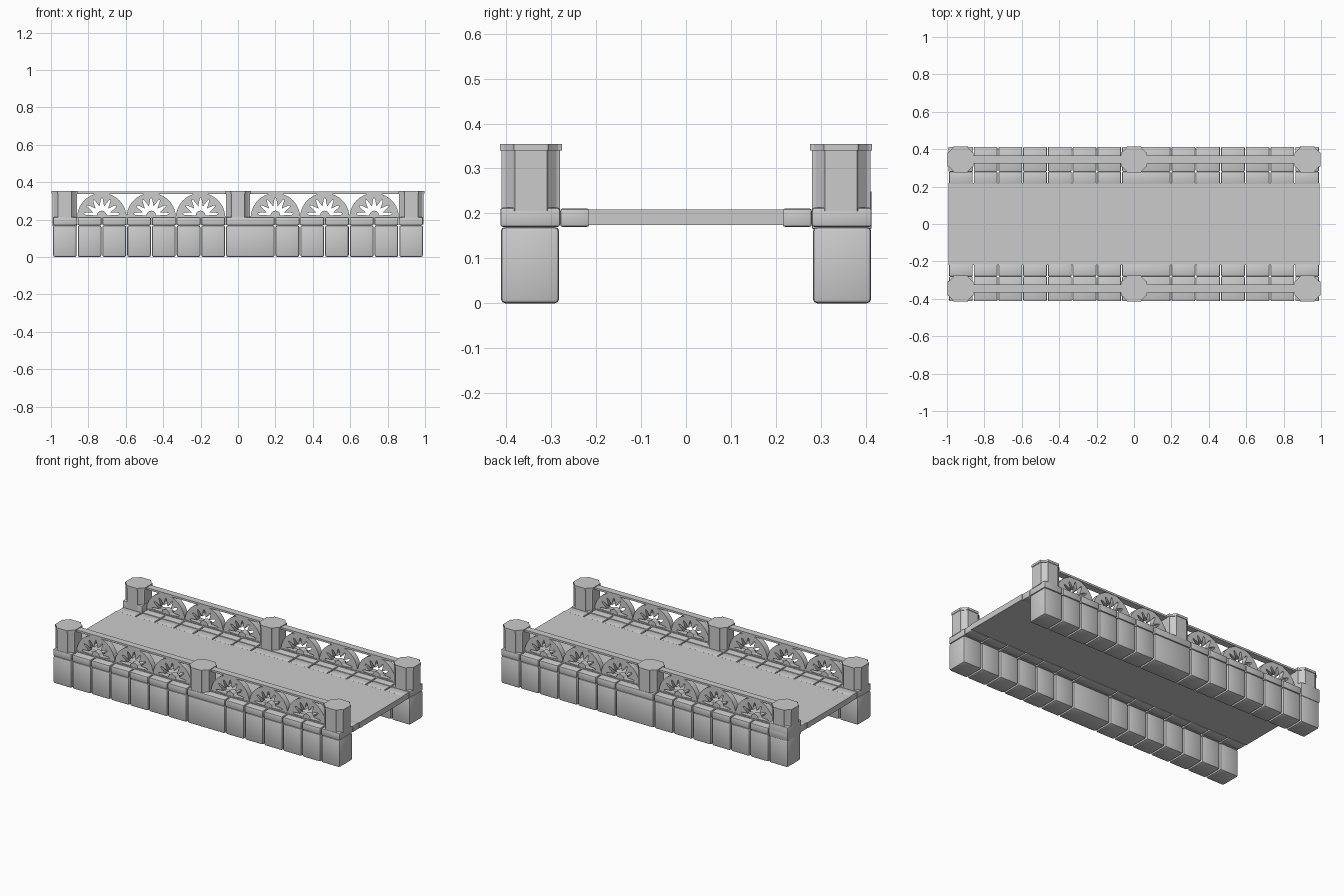
import bpy
import bmesh
from math import sin, cos, pi, radians

cube = bpy.data.objects.get("Cube")
if cube:
    bpy.data.objects.remove(cube, do_unlink=True)

stone = bpy.data.materials.new("grey_stone")
stone.use_nodes = True
GREY = (0.6, 0.6, 0.6, 1)
stone.diffuse_color = GREY
stone.node_tree.nodes["Principled BSDF"].inputs["Base Color"].default_value = GREY

END = 0.992            # half length of the bridge
STEP = 2 * END / 15    # block pitch
GAP = 0.006            # joint between blocks
WALL = 0.345           # distance of the parapet from the middle


def add_mesh(name, bm):
    bmesh.ops.recalc_face_normals(bm, faces=bm.faces)
    mesh = bpy.data.meshes.new(name)
    bm.to_mesh(mesh)
    bm.free()
    mesh.materials.append(stone)
    obj = bpy.data.objects.new(name, mesh)
    bpy.context.collection.objects.link(obj)
    return obj


def box(name, x, y, z, bevel=0.0):
    """Box from (min, max) pairs, with optionally softened edges."""
    bm = bmesh.new()
    bmesh.ops.create_cube(bm, size=1)
    for v in bm.verts:
        for i, (a, b) in enumerate((x, y, z)):
            v.co[i] = (a + b) / 2 + v.co[i] * (b - a)
    if bevel:
        bmesh.ops.bevel(bm, geom=bm.edges[:], offset=bevel, segments=2,
                        profile=0.5, affect='EDGES')
    return add_mesh(name, bm)


def prism(name, outline, x, y, z0, z1):
    bm = bmesh.new()
    face = bm.faces.new([bm.verts.new((x + px, y + py, z0)) for px, py in outline])
    top = bmesh.ops.extrude_face_region(bm, geom=[face])["geom"]
    for v in top:
        if isinstance(v, bmesh.types.BMVert):
            v.co.z = z1
    return add_mesh(name, bm)


def post_outline(r):
    """Four flat faces joined by recessed diagonal corners."""
    quarter = [(r, -0.55 * r), (r, 0.55 * r), (0.88 * r, 0.6 * r), (0.6 * r, 0.88 * r)]
    pts = []
    for k in range(4):
        c, s = round(cos(k * pi / 2)), round(sin(k * pi / 2))
        pts += [(c * px - s * py, s * px + c * py) for px, py in quarter[0:]]
    return pts


def fan_arch(name, x, y):
    """Half disc pierced by a fan of slots."""
    outer = [(0.132 * cos(pi * i / 20), 0.132 * sin(pi * i / 20)) for i in range(21)]
    hole = []
    for k in range(7):
        a = radians(6 + 28 * k)
        for da, r in ((-0.06, 0.088), (0, 0.097), (0.06, 0.088)):
            hole.append((r * cos(a + da), 0.012 + r * sin(a + da)))
        if k < 6:
            a += radians(14)
            hole.append((0.05 * cos(a), 0.012 + 0.05 * sin(a)))
    # small solid hub at the foot
    hole += [(0.026 * cos(pi * i / 6), 0.012 + 0.026 * sin(pi * i / 6))
             for i in range(6, -1, -1)]
    curve = bpy.data.curves.new(name, 'CURVE')
    curve.dimensions = '2D'
    curve.fill_mode = 'BOTH'
    curve.extrude = 0.018
    for pts in (outer, hole):
        spline = curve.splines.new('POLY')
        spline.points.add(len(pts) - 1)
        for p, (px, pz) in zip(spline.points, pts):
            p.co = (px, pz, 0, 1)
        spline.use_cyclic_u = True
    curve.materials.append(stone)
    obj = bpy.data.objects.new(name, curve)
    obj.location = (x, y, 0.21)
    obj.rotation_euler = (pi / 2, 0, 0)
    bpy.context.collection.objects.link(obj)


def span(side, a, b):
    """Sorted y range on one side of the bridge."""
    return tuple(sorted((side * a, side * b)))


# Road deck
box("deck", (-END, END), (-0.218, 0.218), (0.174, 0.209))

# Joints are regular, apart from one double-length block at the middle
joints = [-END + i * STEP for i in range(16) if i != 8]

for side, word in ((-1, "front"), (1, "back")):
    y = side * WALL
    # Wall blocks with outer and inner kerb stones
    for a, b in zip(joints, joints[1:]):
        x = (a + GAP / 2, b - GAP / 2)
        box(word + "_wall_block", x, span(side, 0.282, 0.412), (0, 0.17), 0.01)
        box(word + "_outer_kerb", x, span(side, 0.28, 0.413), (0.17, 0.213), 0.006)
        box(word + "_inner_kerb", x, span(side, 0.215, 0.28), (0.17, 0.211), 0.006)

    # Posts with slightly wider caps
    for x in (-0.927, 0, 0.927):
        prism(word + "_post", post_outline(0.065), x, y, 0.205, 0.343)
        prism(word + "_post_cap", post_outline(0.069), x, y, 0.34, 0.354)

    # Fan arches, sill and handrail in each bay
    for bay in (-1, 1):
        for x in (0.2, 0.464, 0.728):
            fan_arch(word + "_fan_arch", bay * x, y)
        x = tuple(sorted((bay * 0.04, bay * 0.89)))
        box(word + "_handrail", x, (y - 0.021, y + 0.021), (0.338, 0.35))
        box(word + "_sill", x, (y - 0.021, y + 0.021), (0.208, 0.219))

# Raised end block around the foot of one corner post
box("raised_end_block", (-END, -END + STEP), (0.28, 0.413), (0.165, 0.25), 0.004)

# Smooth the softened stone edges, keeping sharp ones
bpy.ops.object.select_all(action='DESELECT')
for obj in bpy.context.collection.objects:
    if obj.type == 'MESH' and ("block" in obj.name or "kerb" in obj.name):
        obj.select_set(True)
        bpy.context.view_layer.objects.active = obj
bpy.ops.object.shade_smooth_by_angle(angle=radians(40))
